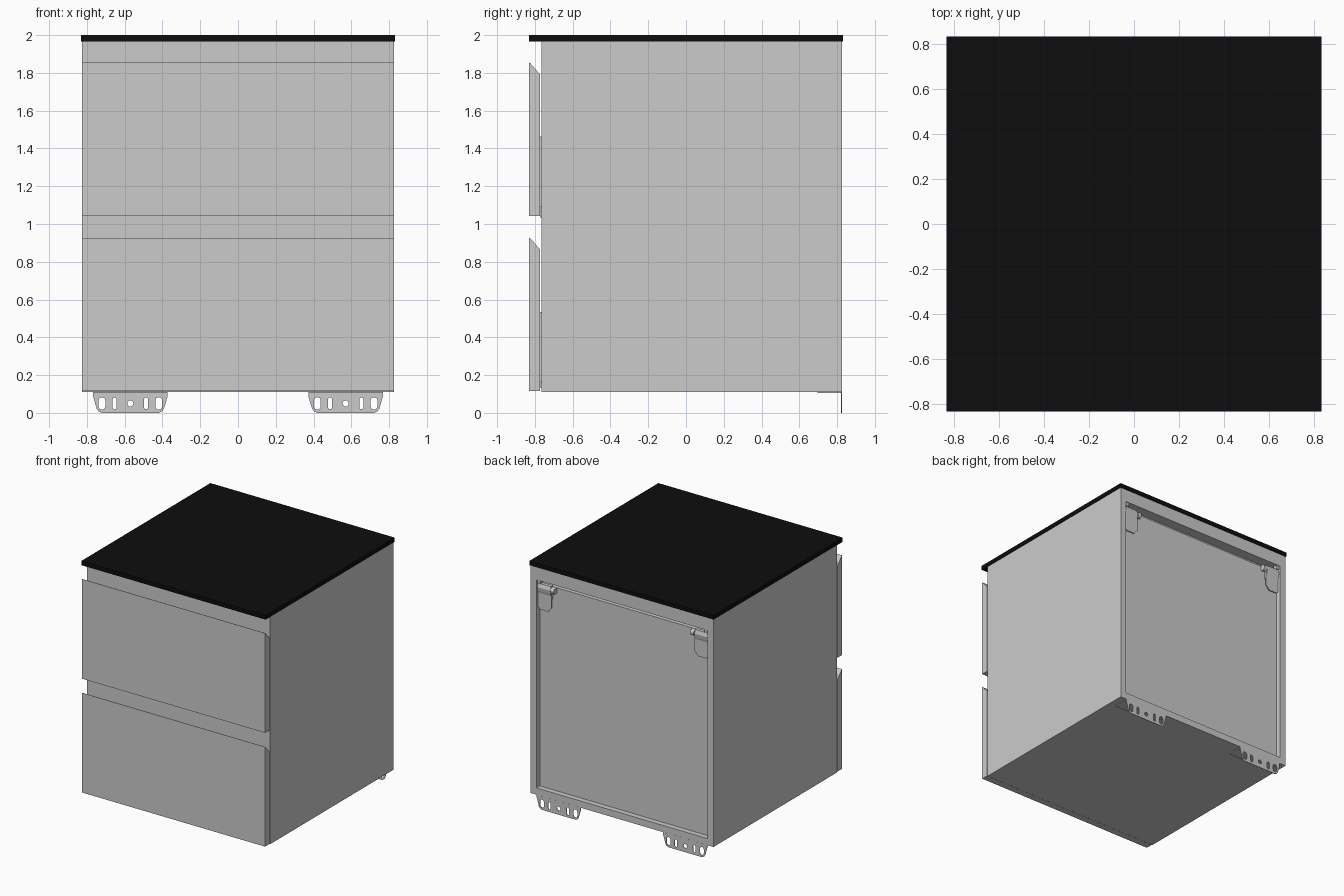
import bpy, bmesh, math

if "Cube" in bpy.data.objects:
    bpy.data.objects.remove(bpy.data.objects["Cube"])

def finish(name, bm, mirror=False):
    bmesh.ops.recalc_face_normals(bm, faces=bm.faces)
    me = bpy.data.meshes.new(name)
    bm.to_mesh(me)
    bm.free()
    ob = bpy.data.objects.new(name, me)
    bpy.context.collection.objects.link(ob)
    if mirror:
        ob.modifiers.new("mirror", 'MIRROR')
    return ob

def box(name, x0, x1, y0, y1, z0, z1, mirror=False):
    bm = bmesh.new()
    bmesh.ops.create_cube(bm, size=1)
    for v in bm.verts:
        v.co = (x0 + (v.co.x + .5) * (x1 - x0),
                y0 + (v.co.y + .5) * (y1 - y0),
                z0 + (v.co.z + .5) * (z1 - z0))
    return finish(name, bm, mirror)

def prism_x(name, pts, x0, x1, mirror=False):
    # extrude a (y, z) profile along x
    bm = bmesh.new()
    f = bm.faces.new([bm.verts.new((x0, y, z)) for y, z in pts])
    g = bmesh.ops.extrude_face_region(bm, geom=[f])
    for v in g['geom']:
        if isinstance(v, bmesh.types.BMVert):
            v.co.x = x1
    return finish(name, bm, mirror)

def plate(name, loops, y, thick):
    # flat (x, z) sheet with holes, mirrored to the other side
    cu = bpy.data.curves.new(name, 'CURVE')
    cu.dimensions = '2D'
    cu.fill_mode = 'BOTH'
    cu.extrude = thick / 2
    for pts in loops:
        s = cu.splines.new('POLY')
        s.points.add(len(pts) - 1)
        for p, (x, z) in zip(s.points, pts):
            p.co = (x, z, 0, 1)
        s.use_cyclic_u = True
    ob = bpy.data.objects.new(name, cu)
    bpy.context.collection.objects.link(ob)
    ob.location.y = y
    ob.rotation_euler.x = math.pi / 2
    bpy.ops.object.select_all(action='DESELECT')
    ob.select_set(True)
    bpy.context.view_layer.objects.active = ob
    bpy.ops.object.convert(target='MESH')
    bpy.context.object.modifiers.new("mirror", 'MIRROR')

def slot(cx, cz, w, h, n=8):
    r, d = w / 2, (h - w) / 2
    return [(cx + r * math.cos(a), cz + s * d + r * math.sin(a))
            for s, a0 in ((1, 0), (-1, math.pi))
            for a in [a0 + math.pi * i / n for i in range(n + (d > 0))]]

# Black worktop
top = box("worktop", -.83, .83, -.83, .83, 1.965, 2)
mat = bpy.data.materials.new("black")
mat.diffuse_color = (.004, .004, .004, 1)
mat.use_nodes = True
mat.node_tree.nodes["Principled BSDF"].inputs["Base Color"].default_value = mat.diffuse_color
top.data.materials.append(mat)

# Carcass: sides, base, rails and recessed back
F, B = -.765, .825
box("side_panel", .77, .825, F, B, .11, 1.965, True)
box("base_panel", -.77, .77, F, B, .11, .165)
box("top_panel", -.77, .77, F, B, 1.86, 1.965)
box("front_top_rail", -.77, .77, F, F + .04, 1.76, 1.86)
box("front_middle_rail", -.77, .77, F, F + .04, .84, 1.05)
box("back_panel", -.77, .77, .74, .782, .165, 1.82)
box("back_liner", -.77, .77, .70, .74, .165, 1.86)

# Two drawers: grip-edged front, mounting frame and box behind it
for label, z in (("lower", .115), ("upper", 1.042)):
    prism_x(label + "_drawer_front",
            [(-.83, z), (-.773, z), (-.773, z + .75), (-.825, z + .81), (-.83, z + .812)],
            -.825, .825)
    b = z + .05
    box(label + "_drawer_floor", -.74, .74, -.773, .65, b, b + .02)
    box(label + "_drawer_side", .72, .74, -.773, .65, b + .02, b + .37, True)
    box(label + "_drawer_back", -.72, .72, .63, .65, b + .02, b + .37)
    box(label + "_drawer_runner", .69, .77, -.77, .6, z + .018, z + .05, True)
# Thin seal strip under the upper front
box("seal_strip", -.77, .77, -.77, F, 1.033, 1.06)

# Base brackets: slotted plate with rounded lower corners, plus flange
c = .57
half = [(.198, .11), (.198, .09), (.178, .022), (.168, .008), (.15, 0)]
outline = [(c + x, z) for x, z in half] + [(c - x, z) for x, z in reversed(half)]
holes = [slot(c + s * .15, .05, .036, .066) for s in (-1, 1)]
holes += [slot(c + s * .083, .05, .021, .062) for s in (-1, 1)]
holes.append(slot(c, .05, .032, .032))
plate("base_bracket", [outline] + holes, .823, .005)
box("base_bracket_flange", c - .198, c + .198, .695, .825, .104, .11, True)

# Hanging clips in the back recess
plate("hanging_clip", [[(.645, 1.80), (.645, 1.655), (.66, 1.64), (.675, 1.62),
                        (.75, 1.62), (.765, 1.635), (.765, 1.83), (.66, 1.83)]], .806, .008)
prism_x("hanging_clip_bend", [(.782, 1.72), (.80, 1.72), (.815, 1.77), (.82, 1.80),
                              (.81, 1.83), (.782, 1.83)], .65, .765, True)
box("hanging_clip_tab", .74, .765, .782, .82, 1.83, 1.86, True)
bm = bmesh.new()
bmesh.ops.create_cone(bm, cap_ends=True, segments=16, radius1=.025, radius2=.025, depth=.03)
for v in bm.verts:
    v.co = (.63 + v.co.z, .80 + v.co.y, 1.80 + v.co.x)
finish("hanging_clip_screw", bm, True)
